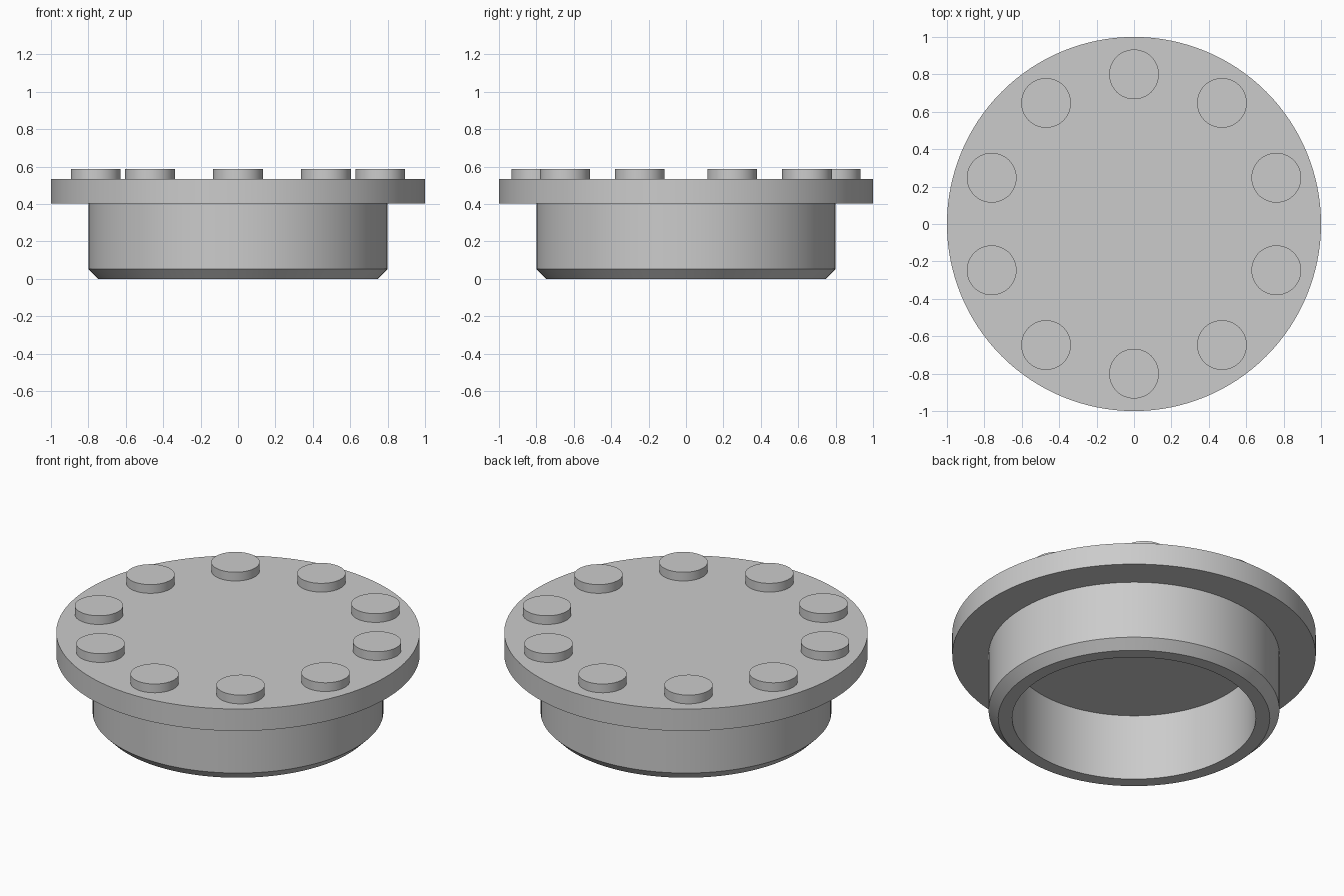
import bpy
import bmesh
from math import cos, sin, pi, radians
from mathutils import Vector

cube = bpy.data.objects.get("Cube")
if cube:
    bpy.data.objects.remove(cube, do_unlink=True)

# Single plain grey
grey = bpy.data.materials.new("plain grey")
grey.use_nodes = True
colour = (0.6, 0.6, 0.6, 1.0)
grey.diffuse_color = colour
grey.node_tree.nodes["Principled BSDF"].inputs["Base Color"].default_value = colour


def lathe(name, profile, steps, location=(0, 0, 0)):
    """Spin a (radius, height) profile around the vertical axis."""
    bm = bmesh.new()
    verts = [bm.verts.new((r, 0, z)) for r, z in profile]
    edges = [bm.edges.new(pair) for pair in zip(verts, verts[1:])]
    bmesh.ops.spin(bm, geom=verts + edges, cent=Vector(), axis=Vector((0, 0, 1)),
                   angle=2 * pi, steps=steps)
    bmesh.ops.remove_doubles(bm, verts=bm.verts, dist=0.0005)
    bmesh.ops.recalc_face_normals(bm, faces=bm.faces)
    mesh = bpy.data.meshes.new(name)
    bm.to_mesh(mesh)
    bm.free()
    mesh.materials.append(grey)
    obj = bpy.data.objects.new(name, mesh)
    obj.location = location
    bpy.context.collection.objects.link(obj)
    bpy.ops.object.select_all(action="DESELECT")
    obj.select_set(True)
    bpy.context.view_layer.objects.active = obj
    bpy.ops.object.shade_smooth_by_angle(angle=radians(30))
    return obj


FLANGE_BOTTOM, FLANGE_TOP = 0.402, 0.535

# Flanged cap: hollow collar with a chamfered foot, under a wide disc
lathe("flanged_cap", [
    (0, FLANGE_BOTTOM), (0.67, FLANGE_BOTTOM), (0.67, 0),
    (0.747, 0), (0.8, 0.053), (0.8, FLANGE_BOTTOM),
    (1, FLANGE_BOTTOM), (1, FLANGE_TOP), (0, FLANGE_TOP),
], steps=128)

# Ring of round bolt heads on the disc
BOLTS = 10
for i in range(BOLTS):
    a = pi / 2 + 2 * pi * i / BOLTS
    lathe(f"bolt_head_{i + 1}", [(0.133, 0), (0.133, 0.053), (0, 0.053)], steps=48,
          location=(0.8 * cos(a), 0.8 * sin(a), FLANGE_TOP))
